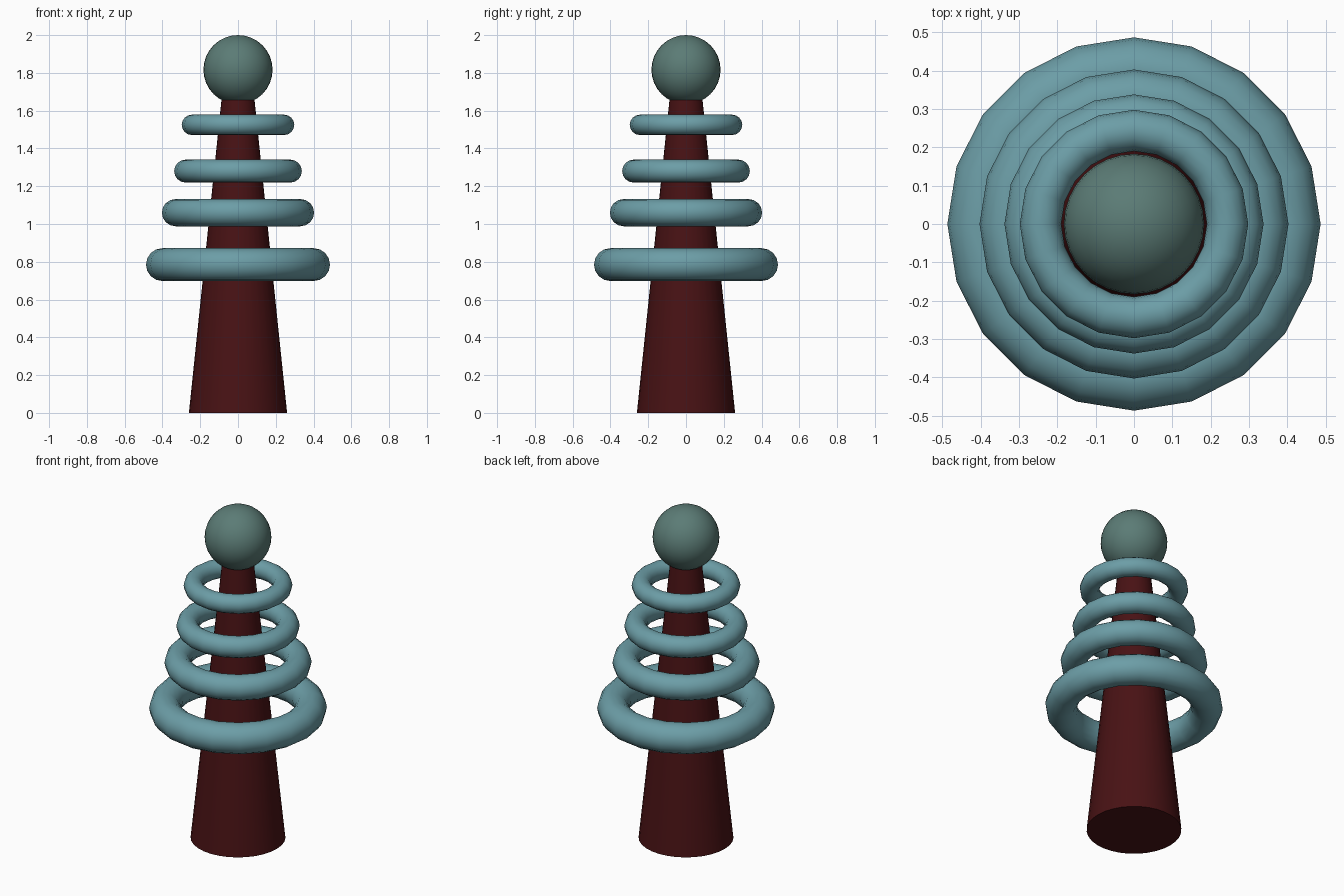
import bpy
import bmesh
from math import cos, sin, tau, radians

if "Cube" in bpy.data.objects:
    bpy.data.objects.remove(bpy.data.objects["Cube"])


def material(name, color):
    mat = bpy.data.materials.new(name)
    mat.diffuse_color = (*color, 1)
    mat.use_nodes = True
    mat.node_tree.nodes["Principled BSDF"].inputs["Base Color"].default_value = mat.diffuse_color
    return mat


RED = material("dark_red", (0.065, 0.006, 0.007))
TEAL = material("teal", (0.15, 0.34, 0.385))
GREEN = material("grey_green", (0.105, 0.2, 0.18))


def finish(obj, name, mat):
    obj.name = name
    obj.data.materials.append(mat)
    bpy.ops.object.shade_smooth_by_angle(angle=radians(40))


# Tapered trunk, its top hidden in the ball
bpy.ops.mesh.primitive_cone_add(vertices=32, radius1=0.26, radius2=0.083,
                                depth=1.70, location=(0, 0, 0.85))
finish(bpy.context.object, "trunk", RED)

# Floating rings, from bottom to top: height, major radius, tube radius
rings = [(0.785, 0.40, 0.087), (1.06, 0.331, 0.072),
         (1.28, 0.277, 0.061), (1.525, 0.244, 0.054)]
for i, (z, major, minor) in enumerate(rings, 1):
    bpy.ops.mesh.primitive_torus_add(major_segments=20, minor_segments=16,
                                     major_radius=major, minor_radius=minor,
                                     location=(0, 0, z))
    finish(bpy.context.object, f"ring_{i}", TEAL)

# Ball on top
bpy.ops.mesh.primitive_uv_sphere_add(segments=32, ring_count=16, radius=0.183,
                                     location=(0, 0, 1.817))
finish(bpy.context.object, "top_ball", GREEN)
